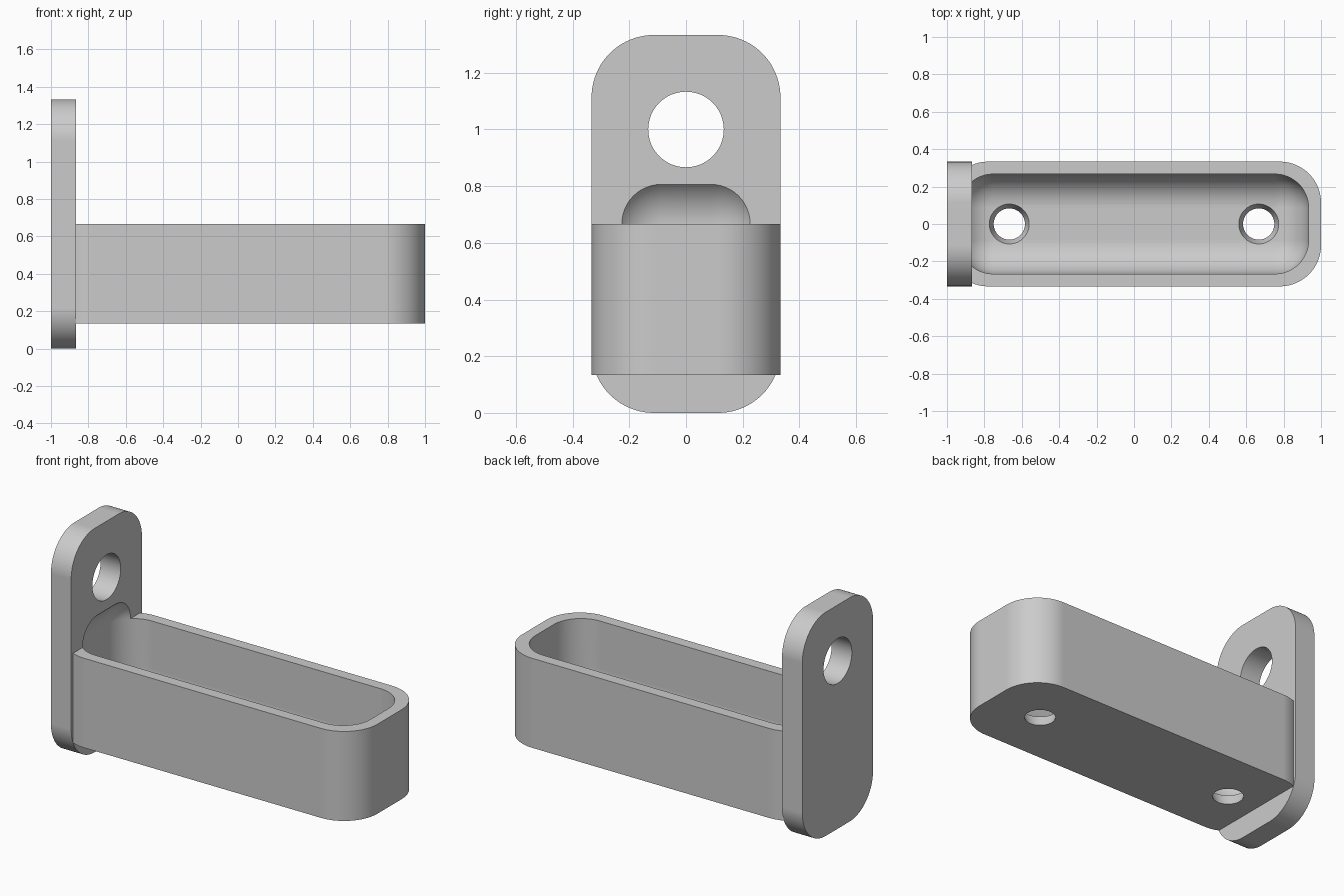
import bpy, bmesh
from math import pi, cos, sin, radians
from mathutils import Matrix, Vector

old = bpy.data.objects.get("Cube")
if old:
    bpy.data.objects.remove(old, do_unlink=True)

HALF = 1 / 3        # half width of plate and tray
WALL = 1 / 15       # tray wall thickness
CORNER = 0.22       # outer corner radius
SCOOP = 0.18        # cavity fillet radius
PLATE = 2 / 15      # plate thickness
RIM = 2 / 3         # tray rim height

grey = bpy.data.materials.new("plain grey")
grey.use_nodes = True
grey.diffuse_color = (0.6, 0.6, 0.6, 1)
grey.node_tree.nodes["Principled BSDF"].inputs["Base Color"].default_value = (0.6, 0.6, 0.6, 1)


def finish(name, bm):
    bmesh.ops.recalc_face_normals(bm, faces=bm.faces)
    mesh = bpy.data.meshes.new(name)
    bm.to_mesh(mesh)
    bm.free()
    mesh.materials.append(grey)
    obj = bpy.data.objects.new(name, mesh)
    bpy.context.collection.objects.link(obj)
    return obj


def rounded_outline(a, b, r, steps=20):
    """Points of a rounded rectangle with half sizes a and b."""
    points = []
    for k, (sx, sy) in enumerate([(1, 1), (-1, 1), (-1, -1), (1, -1)]):
        for i in range(steps + 1):
            t = (k + i / steps) * pi / 2
            points.append((sx * (a - r) + r * cos(t), sy * (b - r) + r * sin(t)))
    return points


def extrude(name, points, direction):
    bm = bmesh.new()
    face = bm.faces.new([bm.verts.new(p) for p in points])
    top = bmesh.ops.extrude_face_region(bm, geom=[face])["geom"]
    moved = [v for v in top if isinstance(v, bmesh.types.BMVert)]
    bmesh.ops.translate(bm, verts=moved, vec=direction)
    return finish(name, bm)


def cone(name, r_start, r_end, depth, centre, turn=Matrix()):
    bm = bmesh.new()
    bmesh.ops.create_cone(bm, cap_ends=True, segments=64, radius1=r_start, radius2=r_end,
                          depth=depth, matrix=Matrix.Translation(centre) @ turn)
    return finish(name, bm)


def combine(target, tool, operation):
    mod = target.modifiers.new(operation.lower(), "BOOLEAN")
    mod.operation = operation
    mod.solver = "EXACT"
    mod.object = tool
    bpy.context.view_layer.objects.active = target
    bpy.ops.object.modifier_apply(modifier=mod.name)
    bpy.data.objects.remove(tool, do_unlink=True)


# Upright mounting plate
bracket = extrude("wall_bracket_tray",
                  [(-1, y, z + RIM) for y, z in rounded_outline(HALF, RIM, CORNER)],
                  Vector((PLATE, 0, 0)))

# Tray body, its hidden end buried in the plate
tray = extrude("tray_body",
               [(max(x, -0.95), y, PLATE) for x, y in rounded_outline(1, HALF, CORNER)],
               Vector((0, 0, RIM - PLATE)))
combine(bracket, tray, "UNION")

# Cavity with rounded edges, also scooping into the plate
low, high = PLATE + WALL, RIM + SCOOP
bm = bmesh.new()
bmesh.ops.create_cube(bm, size=1)
bmesh.ops.scale(bm, verts=bm.verts, vec=(2 - 2 * WALL, 2 * (HALF - WALL), high - low))
bmesh.ops.translate(bm, verts=bm.verts, vec=(0, 0, (low + high) / 2))
bmesh.ops.bevel(bm, geom=bm.edges[:], offset=SCOOP, segments=16, profile=0.5, affect="EDGES")
combine(bracket, finish("cavity_cutter", bm), "DIFFERENCE")

# Hanging hole in the plate
hole = cone("plate_hole", PLATE, PLATE, 0.4, (-0.93, 0, 1), Matrix.Rotation(pi / 2, 4, "Y"))
combine(bracket, hole, "DIFFERENCE")

# Tapered drain holes in the floor
for x in (-RIM, RIM):
    drain = cone("drain_hole", 0.071, 0.119, 0.14, (x, 0, PLATE + WALL / 2))
    combine(bracket, drain, "DIFFERENCE")

# Smooth curves, crisp edges
bpy.ops.object.select_all(action="DESELECT")
bracket.select_set(True)
bpy.context.view_layer.objects.active = bracket
bpy.ops.object.shade_smooth_by_angle(angle=radians(25))
weighted = bracket.modifiers.new("even shading", "WEIGHTED_NORMAL")
weighted.keep_sharp = True
